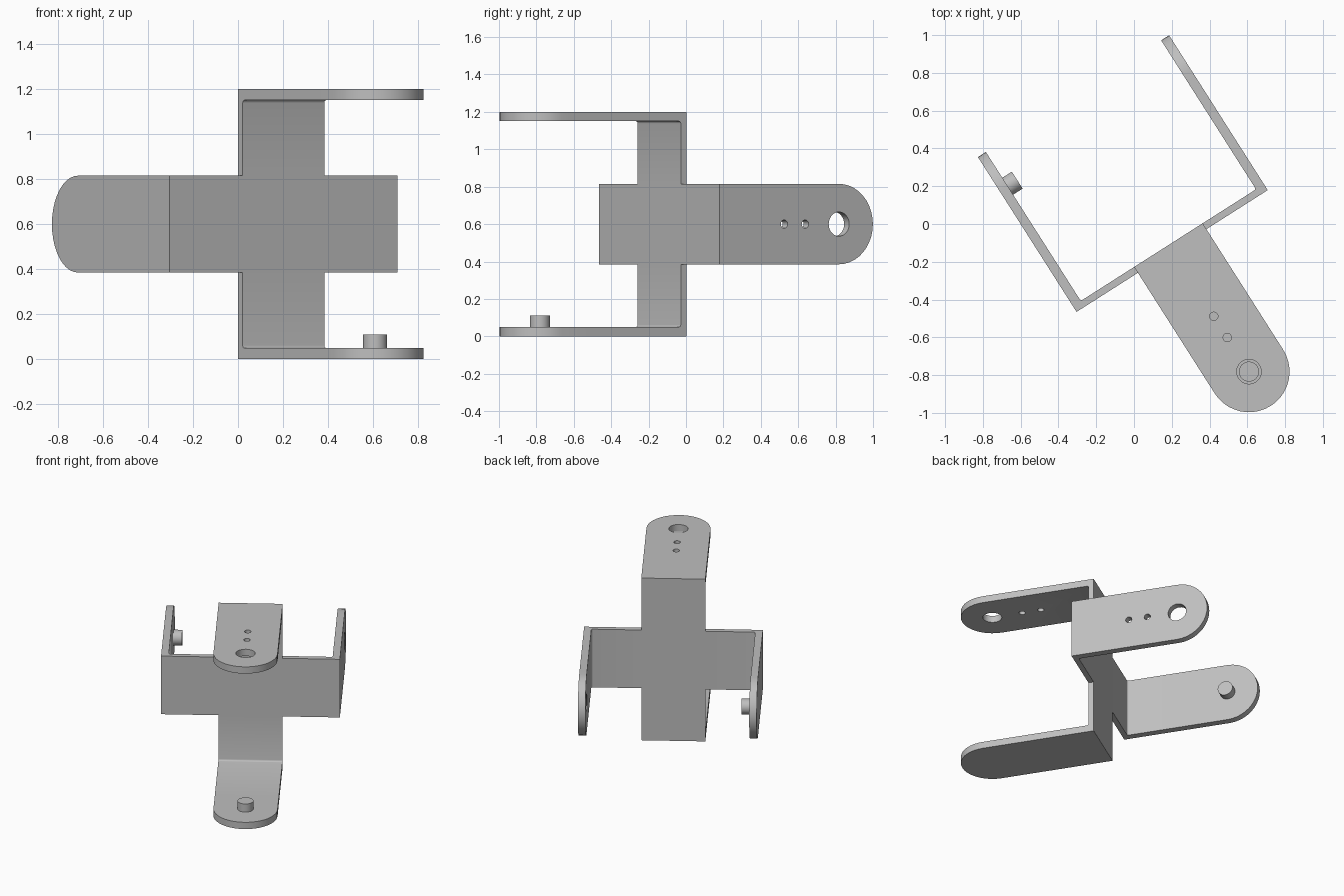
import bpy, bmesh
from math import pi, radians, sin, cos
from mathutils import Matrix

cube = bpy.data.objects.get("Cube")
if cube:
    bpy.data.objects.remove(cube, do_unlink=True)

HALF = 0.60      # half the span between outer faces
ARM = 0.05       # arm thickness
WEB = 0.037      # web thickness
R = 0.215        # half width and tip radius
TIP = 0.757      # centre of the rounded tip
MID_Z = 0.60

grey = bpy.data.materials.new("light grey metal")
grey.use_nodes = True
grey.diffuse_color = (0.52, 0.52, 0.52, 1)
grey.node_tree.nodes["Principled BSDF"].inputs["Base Color"].default_value = (0.52, 0.52, 0.52, 1)


def new_object(name, bm):
    bmesh.ops.recalc_face_normals(bm, faces=bm.faces)
    mesh = bpy.data.meshes.new(name)
    bm.to_mesh(mesh)
    bm.free()
    mesh.materials.append(grey)
    obj = bpy.data.objects.new(name, mesh)
    bpy.context.collection.objects.link(obj)
    return obj


def prism(name, points, offset):
    """Extrude a closed outline along an offset vector."""
    bm = bmesh.new()
    face = bm.faces.new([bm.verts.new(p) for p in points])
    out = bmesh.ops.extrude_face_region(bm, geom=[face])
    verts = [e for e in out["geom"] if isinstance(e, bmesh.types.BMVert)]
    bmesh.ops.translate(bm, verts=verts, vec=offset)
    return new_object(name, bm)


def rod(name, radius, depth, s, d):
    """Cylinder along the span axis."""
    bm = bmesh.new()
    bmesh.ops.create_cone(bm, cap_ends=True, segments=32, radius1=radius, radius2=radius, depth=depth,
                          matrix=Matrix.Translation((s, d, 0)) @ Matrix.Rotation(pi / 2, 4, 'Y'))
    return new_object(name, bm)


def combine(obj, other, operation):
    mod = obj.modifiers.new(operation, 'BOOLEAN')
    mod.operation = operation
    mod.solver = 'EXACT'
    mod.object = other
    bpy.context.view_layer.objects.active = obj
    bpy.ops.object.modifier_apply(modifier=mod.name)
    bpy.data.objects.remove(other, do_unlink=True)


def bracket(name, base):
    """U bracket: span on x, arms along +y, width on z; returns body and pin."""
    end = TIP + R + 0.1
    inner, floor, f = HALF - ARM, base + WEB, 0.012
    # U profile with small fillets in the inside corners
    fillet = [(inner - f + f * cos(a), floor + f - f * sin(a)) for a in (0, pi / 6, pi / 3, pi / 2)]
    right = [(HALF, base), (HALF, end), (inner, end)] + fillet
    left = [(-x, y) for x, y in reversed(right)]
    body = prism(name, [(x, y, -R) for x, y in right + left], (0, 0, 2 * R))

    # Round off both arm tips
    arc = [(TIP + R * sin(pi * i / 20), R * cos(pi * i / 20)) for i in range(21)]
    outline = [(base - 0.1, -R - 0.1), (base - 0.1, R + 0.1), (TIP - 0.2, R + 0.1), (TIP - 0.2, R)] + arc
    outline += [(TIP - 0.2, -R), (TIP - 0.2, -R - 0.1)]
    combine(body, prism("tip_cutter", [(-1, y, z) for y, z in outline], (2, 0, 0)), 'INTERSECT')

    # Pivot hole and two screw holes in the +x arm
    for radius, d in ((0.065, TIP), (0.022, 0.41), (0.022, 0.543)):
        combine(body, rod("hole_cutter", radius, 0.2, HALF, d), 'DIFFERENCE')

    # Pivot pin on the inside of the other arm
    pin = rod(name + "_pin", 0.053, 0.065, 0.0775 - HALF, TIP)
    return body, pin


# Horizontal bracket opens backward, vertical bracket opens forward
across, across_pin = bracket("cross_bracket", 0)
upright, upright_pin = bracket("upright_bracket", -WEB)
turn = Matrix(((0, 0, 1), (0, -1, 0), (1, 0, 0))).to_4x4()
for obj in (upright, upright_pin):
    obj.data.transform(turn)
combine(across, upright, 'UNION')

# Place the assembly at its angle and shade it
place = Matrix.Translation((0.202, -0.143, MID_Z)) @ Matrix.Rotation(radians(32.5), 4, 'Z')
for obj in (across, across_pin, upright_pin):
    obj.data.transform(place)
    obj.data.shade_smooth()
    obj.data.set_sharp_from_angle(angle=radians(35))
